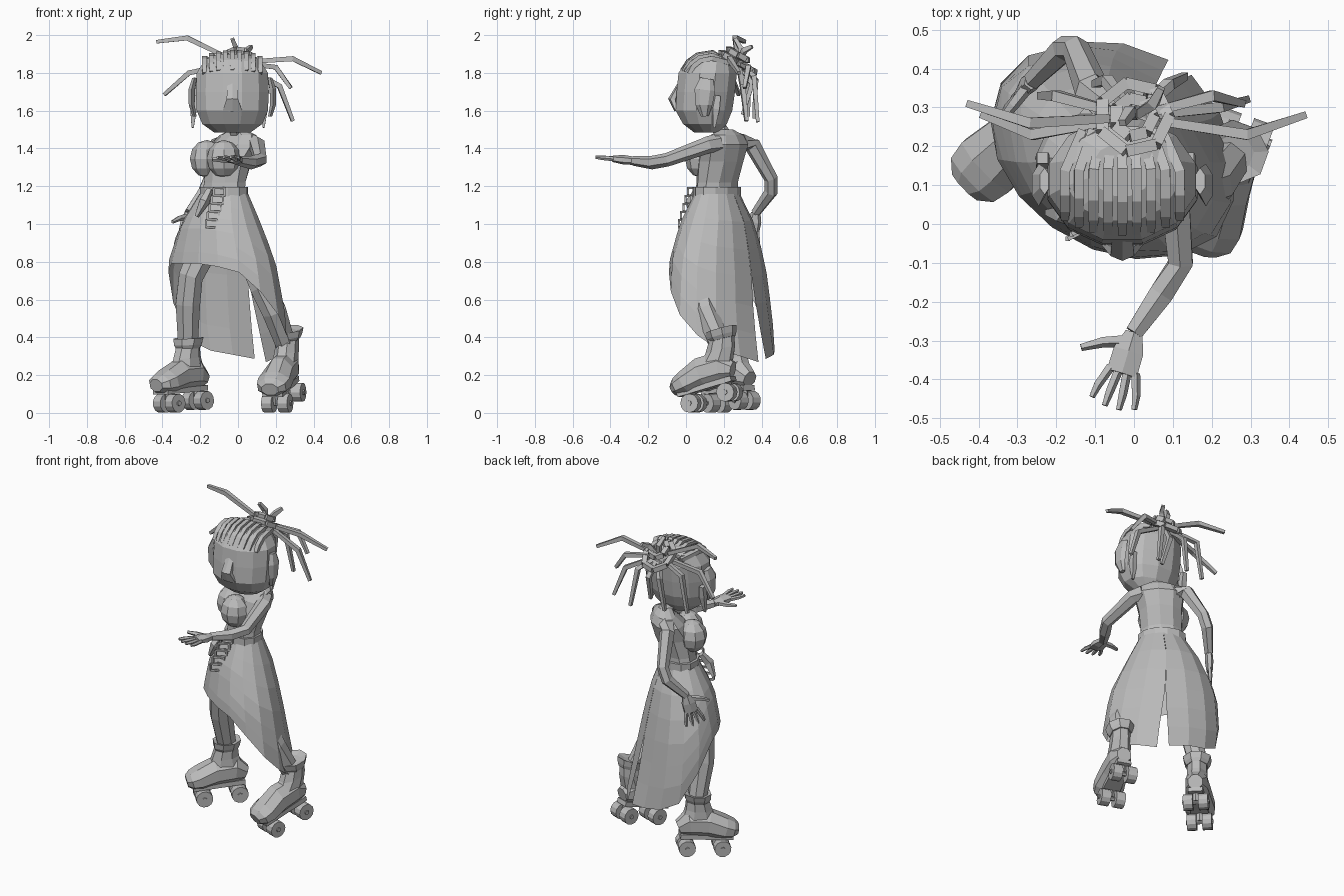
import bpy, bmesh, math
from mathutils import Vector, Matrix

old_cube = bpy.data.objects.get("Cube")
if old_cube:
    bpy.data.objects.remove(old_cube, do_unlink=True)

grey = bpy.data.materials.new("plain grey")
grey.use_nodes = True
grey.diffuse_color = (0.5, 0.5, 0.5, 1)
grey.node_tree.nodes["Principled BSDF"].inputs["Base Color"].default_value = grey.diffuse_color


def finish(name, bm, matrix=None):
    """Turn a bmesh into a flat shaded object."""
    bmesh.ops.recalc_face_normals(bm, faces=bm.faces)
    if matrix:
        bm.transform(matrix)
    mesh = bpy.data.meshes.new(name)
    bm.to_mesh(mesh)
    bm.free()
    mesh.materials.append(grey)
    obj = bpy.data.objects.new(name, mesh)
    bpy.context.collection.objects.link(obj)
    return obj


def skin(bm, rings, closed=True, caps=True):
    """Bridge rings of points with quads."""
    rows = [[bm.verts.new(point) for point in ring] for ring in rings]
    count = len(rows[0])
    for low, high in zip(rows, rows[1:]):
        for i in range(count if closed else count - 1):
            j = (i + 1) % count
            bm.faces.new((low[i], low[j], high[j], high[i]))
    if caps:
        bm.faces.new(rows[0])
        bm.faces.new(rows[-1])


def loft(name, sections, sides=10, turn=0, matrix=None):
    """Stack horizontal ellipses given as x, y, z, width, depth."""
    bm = bmesh.new()
    spin = Matrix.Rotation(math.radians(turn), 3, "Z")
    rings = []
    for x, y, z, rx, ry in sections:
        angles = [math.tau * (i + 0.5) / sides for i in range(sides)]
        rings.append([Vector((x, y, z)) + spin @ Vector((rx * math.cos(a), ry * math.sin(a), 0))
                      for a in angles])
    skin(bm, rings)
    return finish(name, bm, matrix)


def tube(name, points, radii, sides=6, side=None, matrix=None):
    """Sweep an ellipse along a path; each radius is a number or (side, up) pair."""
    points = [Vector(p) for p in points]
    run = points[-1] - points[0]
    up = Vector((0, -1, 0)) if abs(run.normalized().z) > 0.8 else Vector((0, 0, 1))
    if not isinstance(radii, (list, tuple)):
        radii = [radii] * len(points)
    bm = bmesh.new()
    rings = []
    for i, (point, radius) in enumerate(zip(points, radii)):
        along = (points[min(i + 1, len(points) - 1)] - points[max(i - 1, 0)]).normalized()
        across = Vector(side).normalized() if side else along.cross(up).normalized()
        over = across.cross(along).normalized()
        a, b = radius if isinstance(radius, tuple) else (radius, radius)
        angles = [math.tau * (k + 0.5) / sides for k in range(sides)]
        rings.append([point + across * a * math.cos(t) + over * b * math.sin(t) for t in angles])
    skin(bm, rings)
    return finish(name, bm, matrix)


def ball(name, centre, scale):
    bm = bmesh.new()
    bmesh.ops.create_uvsphere(bm, u_segments=8, v_segments=6, radius=1)
    return finish(name, bm, Matrix.Translation(centre) @ Matrix.Diagonal((*scale, 1)))


def hand(name, wrist, forward, side, thumb_side):
    """Flat palm with four spread fingers and a thumb."""
    wrist, forward, side = Vector(wrist), Vector(forward).normalized(), Vector(side).normalized()
    knuckles = wrist + forward * 0.11
    tube(name + "_palm", [wrist, wrist + forward * 0.05, knuckles],
         [(0.026, 0.022), (0.045, 0.025), (0.046, 0.018)], side=side)
    for i in (-1.5, -0.5, 0.5, 1.5):
        base = knuckles + side * i * 0.022 - forward * 0.01
        reach = 0.108 - abs(i) * 0.012
        tube(name + "_finger", [base, base + forward * reach * 0.6 + side * i * 0.012,
             base + forward * reach + side * i * 0.016], [0.013, 0.012, 0.008], 5)
    base = wrist + forward * 0.02
    out = side * thumb_side
    tube(name + "_thumb", [base, base + out * 0.07 + forward * 0.025,
         base + out * 0.12 + forward * 0.055], [0.018, 0.015, 0.01], 5)


# Torso, chest and neck, turned toward the right
TURN = -42
loft("torso", [(-.08, .16, 1.13, .135, .1), (-.07, .165, 1.22, .125, .1), (-.05, .18, 1.33, .13, .12),
               (-.015, .21, 1.42, .15, .1), (0, .22, 1.47, .12, .06), (0, .21, 1.5, .04, .04)], 10, TURN)
for x, y in ((-.075, .08), (-.165, .17)):
    ball("chest", (x, y, 1.345), (.09, .085, .1))
tube("neck", [(0, .22, 1.44), (-.02, .14, 1.56)], .04)
loft("waistband", [(-.075, .165, z, .143, .11) for z in (1.14, 1.195)], 12, TURN)

# Skirt: short in front, long behind, with a slit at the back
PROFILE = [(1.16, .14, .108, -.075, .165), (1, .23, .18, -.09, .165), (.8, .315, .215, -.085, .165),
           (.5, .345, .235, -.055, .18), (.25, .32, .27, -.035, .19)]
LEFT_HEM = [(0, .79), (40, .76), (70, .62), (95, .47), (125, .34), (180, .26)]
RIGHT_HEM = [(0, .79), (45, .79), (75, .73), (100, .42), (120, .34), (180, .28)]


def sample(table, key):
    """Linear lookup in a table sorted by its first column."""
    for a, b in zip(table, table[1:]):
        if (key - a[0]) * (key - b[0]) <= 0:
            f = (key - a[0]) / (b[0] - a[0])
            return [p + (q - p) * f for p, q in zip(a[1:], b[1:])]
    return table[-1][1:]


skirt = bmesh.new()
spin = Matrix.Rotation(math.radians(-36), 3, "Z")
rings = []
for row in range(7):
    t = row / 6
    ring = []
    for i in range(17):
        gap = max(0, t - 0.5) * 12 + 0.2
        angle = (i / 8 - 1) * (180 - gap)
        hem = sample(LEFT_HEM if angle > 0 else RIGHT_HEM, abs(angle))[0]
        z = 1.16 + (hem - 1.16) * t
        rx, ry, x, y = sample(PROFILE, z)
        a = math.radians(angle)
        ring.append(Vector((x, y, z)) + spin @ Vector((rx * math.sin(a), -ry * math.cos(a), 0)))
    rings.append(ring)
skin(skirt, rings, closed=False, caps=False)
finish("skirt", skirt)

# Belt sash and hanging chain
tube("sash", [(-.15, .06, 1.18), (-.18, .025, 1.12), (-.22, .03, 1.04)], [.02, .03, .012], 5)
for i in range(5):
    x, y, z = -.1 - .01 * i, .025 - .012 * i, 1.17 - .042 * i
    loop = [(x + dx, y + dx * .5, z + dz) for dx, dz in
            ((-.03, -.02), (.03, -.02), (.03, .02), (-.03, .02), (-.03, -.02))]
    for a, b in zip(loop, loop[1:]):
        tube("chain_link", [a, b], .008, 4)

# Arms and hands
tube("left_arm", [(.07, .17, 1.43), (.1, .12, 1.42), (.12, -.1, 1.34), (.07, -.18, 1.325), (0, -.28, 1.335)],
     [.05, .045, .036, .036, .026])
hand("left_hand", (0, -.28, 1.335), (-.3, -1, .1), (1, -.3, 0), -1)
tube("right_arm", [(-.07, .29, 1.43), (-.11, .35, 1.42), (-.15, .45, 1.24), (-.18, .45, 1.17), (-.26, .37, 1.06)],
     [.05, .045, .036, .036, .026])
hand("right_hand", (-.26, .37, 1.06), (-.22, -.2, -1), (-.6, -.8, .2), 1)

# Legs
tube("left_leg", [(.03, .13, .98), (.13, .08, .66), (.19, .1, .54), (.26, .19, .34)], [.09, .07, .07, .055], 8)
tube("right_leg", [(-.13, .22, .98), (-.25, .18, .72), (-.265, .21, .58), (-.265, .27, .34)], [.09, .07, .07, .055], 8)


def skate(name, place, yaw, pitch, ankle):
    """Chunky roller boot with two axles of paired wheels."""
    frame = (Matrix.Translation(place) @ Matrix.Rotation(math.radians(yaw), 4, "Z")
             @ Matrix.Rotation(math.radians(pitch), 4, "X"))
    tube(name + "_foot", [(0, .16, .16), (0, .1, .19), (0, -.01, .19), (0, -.11, .165), (0, -.16, .155), (0, -.19, .15)],
         [(.045, .045), (.07, .09), (.08, .09), (.095, .07), (.085, .055), (.05, .035)], 8, matrix=frame)
    loft(name + "_ankle", [(0, .04, .18, .07, .12), (0, ankle * .8, .28, .062, .085),
         (0, ankle, .35, .06, .068)], 8, matrix=frame)
    loft(name + "_cuff", [(0, ankle, .33, .065, .07), (0, ankle, .35, .078, .08), (0, ankle + .005, .385, .088, .085),
         (0, ankle, .375, .05, .05)], 8, matrix=frame)
    tube(name + "_sole", [(0, .15, .115), (0, -.16, .115)], [(.06, .02), (.08, .02)], 4, matrix=frame)
    for y in (-.1, .11):
        tube(name + "_truck", [(0, y, .05), (0, y, .12)], .022, 6, matrix=frame)
        tube(name + "_axle", [(-.08, y, .05), (.08, y, .05)], .014, 6, matrix=frame)
        for x in (-.045, .045):
            tube(name + "_wheel", [(x - .028, y, .05), (x + .028, y, .05)], .05, 12, matrix=frame)


skate("left_skate", (.245, .145, .031), -20, 16, .15)
skate("right_skate", (-.29, .235, .008), -46, 4, .06)

# Head with sloping brow and tucked chin, nose and ears
CX, CY = -.03, .11
loft("head", [(CX, .115, 1.485, .1, .075), (CX, .1, 1.53, .165, .12), (CX, .095, 1.6, .195, .155),
              (CX, .105, 1.7, .2, .16), (CX, .115, 1.8, .195, .16), (CX, .13, 1.87, .15, .125),
              (CX, .14, 1.9, .08, .07)], 12)
tube("nose", [(CX, -.03, 1.75), (CX, -.07, 1.66), (CX, -.05, 1.6)], [(.03, .01), (.035, .025), (.06, .012)], 6)
for way in (-1, 1):
    x = CX + way * .2
    tube("ear", [(x, .1, 1.57), (x + way * .015, .095, 1.63), (x + way * .015, .1, 1.71), (x, .11, 1.77)],
         [(.012, .02), (.018, .045), (.02, .055), (.014, .035)], 6, side=(1, 0, 0))

# Hair rows swept back over the scalp to the bun
for i in range(9):
    dx = (i - 4) * .037
    k = math.sqrt(1 - (dx / .22) ** 2)
    path = [(CX + dx, CY + .015 - .17 * k * math.cos(math.radians(a)),
             1.715 + .195 * math.sin(math.radians(a)) * (.35 + .65 * k)) for a in (30, 48, 68, 95)]
    tube("hair_row", path + [(CX + dx * .7, .24, 1.85)], [.014, .018, .018, .018, .016], 4)

# Bun: two coiled loops tilted backward
BUN = Vector((0, .275, 1.855))
for radius, lift in ((.09, 0), (.05, .04)):
    loop = [BUN + Vector((radius * math.cos(a), radius * math.sin(a), lift - radius * .6 * math.sin(a)))
            for a in (math.tau * i / 7 for i in range(8))]
    for a, b in zip(loop, loop[1:]):
        tube("bun_coil", [a, b], .021, 4)

# Loose locks: bend point and tip for each
LOCKS = [((-.27, .26, 1.985), (-.43, .31, 1.965)), ((.29, .23, 1.875), (.44, .28, 1.8)),
         ((-.26, .23, 1.8), (-.39, .28, 1.685)), ((.22, .3, 1.73), (.29, .32, 1.545)),
         ((-.2, .33, 1.8), (-.24, .33, 1.57)), ((.09, .36, 1.78), (.13, .38, 1.54)),
         ((-.07, .37, 1.76), (-.1, .36, 1.56)), ((.02, .35, 1.74), (.04, .3, 1.58)),
         ((.2, .33, 1.83), (.28, .31, 1.72)), ((-.01, .29, 1.93), (-.03, .26, 1.98)),
         ((.05, .31, 1.92), (.07, .35, 1.94))]
for bend, tip in LOCKS:
    root = BUN.lerp(Vector(bend), .25)
    tube("hair_lock", [root, bend, tip], [.016, .019, .013], 4)
for x in (-.235, .14):
    tube("side_lock", [(x, .17, 1.68), (x, .16, 1.61), (x - .005, .15, 1.51)], [.02, .025, .008], 4)
